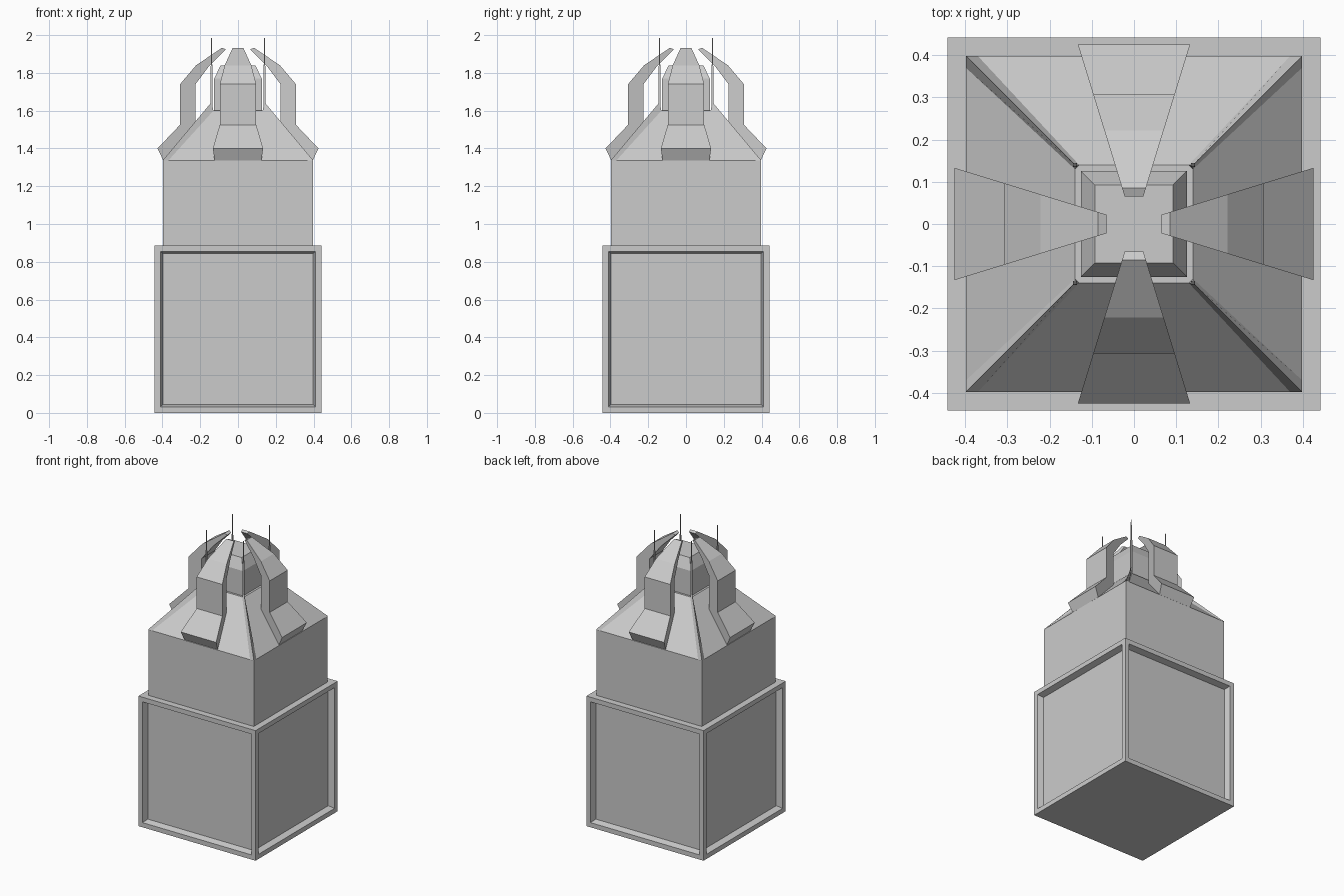
import bpy
import bmesh
from math import radians
from mathutils import Matrix

cube = bpy.data.objects.get("Cube")
if cube:
    bpy.data.objects.remove(cube, do_unlink=True)

GREY = (0.6, 0.6, 0.6, 1.0)
stone = bpy.data.materials.new("grey stone")
stone.use_nodes = True
stone.diffuse_color = GREY
stone.node_tree.nodes["Principled BSDF"].inputs["Base Color"].default_value = GREY


def finish(name, bm, turn=0):
    """Turn the mesh about z, fix its normals and add it as a named object."""
    bmesh.ops.rotate(bm, verts=bm.verts, matrix=Matrix.Rotation(radians(turn), 3, 'Z'))
    bmesh.ops.recalc_face_normals(bm, faces=bm.faces)
    mesh = bpy.data.meshes.new(name)
    bm.to_mesh(mesh)
    bm.free()
    mesh.materials.append(stone)
    obj = bpy.data.objects.new(name, mesh)
    bpy.context.collection.objects.link(obj)
    return obj


def loft(rings):
    """Closed solid through rings of points with equal counts."""
    bm = bmesh.new()
    loops = [[bm.verts.new(p) for p in ring] for ring in rings]
    n = len(loops[0])
    for low, high in zip(loops, loops[1:]):
        for i in range(n):
            j = (i + 1) % n
            bm.faces.new((low[i], low[j], high[j], high[i]))
    bm.faces.new(loops[0][::-1])
    bm.faces.new(loops[-1])
    return bm


def square_stack(levels, cx=0, cy=0):
    """Square tower from (half width, height) levels."""
    corners = ((-1, -1), (1, -1), (1, 1), (-1, 1))
    return loft([[(cx + sx * h, cy + sy * h, z) for sx, sy in corners] for h, z in levels])


# Base block with a bevelled recessed panel on each side
bm = square_stack([(0.442, 0), (0.442, 0.887)])
bm.normal_update()
sides = [f for f in bm.faces if abs(f.normal.z) < 0.5]
bmesh.ops.inset_individual(bm, faces=sides, thickness=0.045, depth=0)
bmesh.ops.inset_individual(bm, faces=sides, thickness=0.017, depth=-0.04)
finish("base_block", bm)

# Upper block with hipped roof, and the turret on top
finish("upper_block_and_roof", square_stack([(0.398, 0.887), (0.398, 1.335), (0.14, 1.6)]))
finish("turret", square_stack([(0.126, 1.6), (0.126, 1.77), (0.092, 1.84)]))

# Claw outline as (distance from the axis, height)
claw = [(0.426, 1.4), (0.307, 1.525), (0.307, 1.74), (0.222, 1.84), (0.085, 1.933),
        (0.065, 1.925), (0.15, 1.84), (0.225, 1.74), (0.225, 1.51), (0.395, 1.335)]


def claw_side(sign):
    return [(r, sign * (0.022 + 0.308 * (r - 0.065)), z) for r, z in claw]


for side, turn in (("left", 0), ("back", 90), ("right", 180), ("front", 270)):
    finish("claw_" + side, loft([claw_side(-1), claw_side(1)]), turn)

# Hip ridges and needle spires on the four corners
for corner, turn in (("back_left", 0), ("back_right", 90),
                     ("front_right", 180), ("front_left", 270)):
    ridge = loft([[(0.37, 0.398, 1.335), (0.398, 0.398, 1.337), (0.398, 0.37, 1.335)],
                  [(0.13, 0.14, 1.6), (0.14, 0.14, 1.645), (0.14, 0.13, 1.6)]])
    finish("ridge_" + corner, ridge, turn)
    spire = square_stack([(0.005, 1.58), (0.005, 1.83), (0.003, 1.85), (0.002, 1.985)],
                         0.14, 0.14)
    finish("spire_" + corner, spire, turn)
